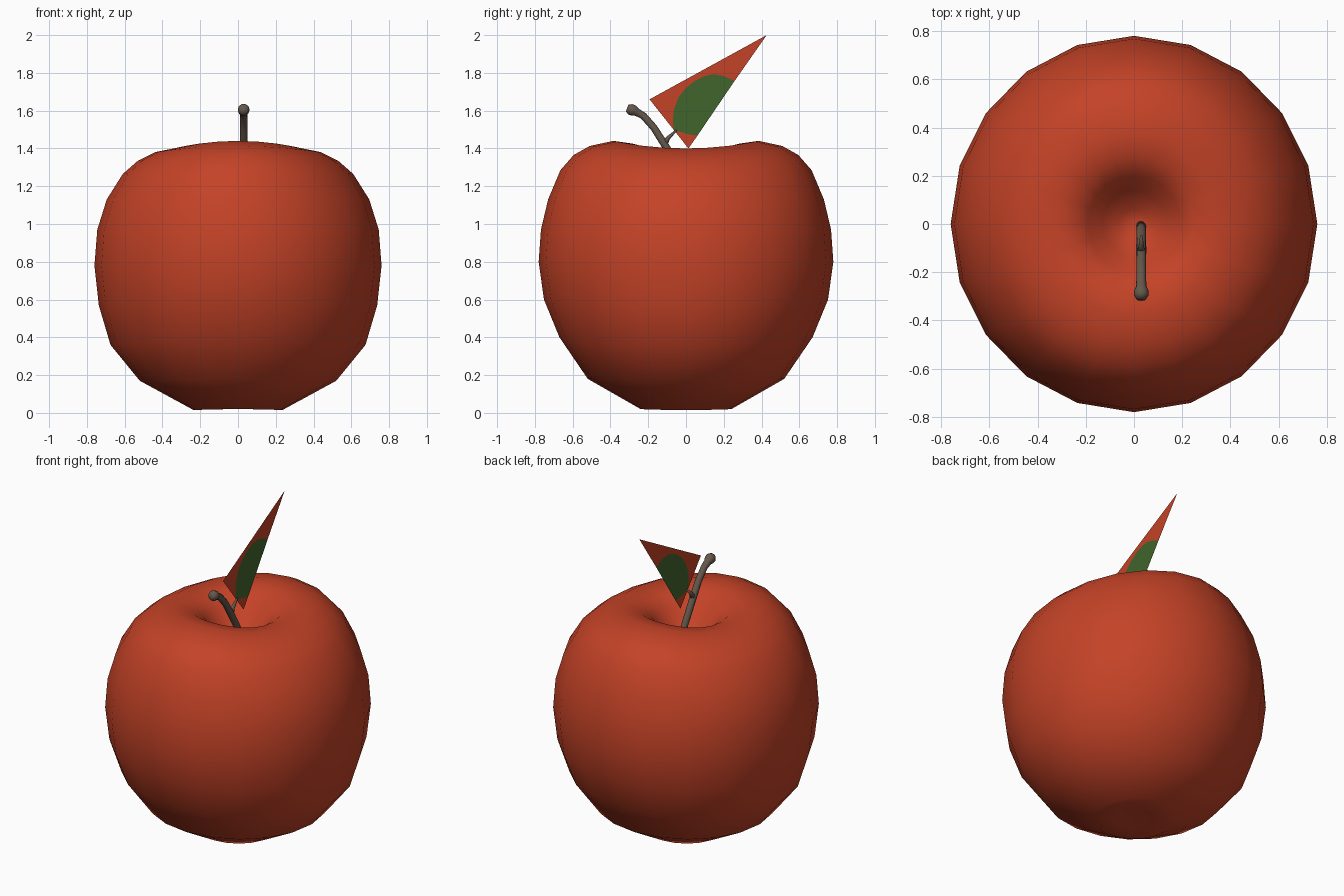
import bpy, math
from mathutils import Vector

if "Cube" in bpy.data.objects:
    bpy.data.objects.remove(bpy.data.objects["Cube"])


def material(name, rgb):
    m = bpy.data.materials.new(name)
    m.diffuse_color = (*rgb, 1)
    m.use_nodes = True
    m.node_tree.nodes["Principled BSDF"].inputs["Base Color"].default_value = m.diffuse_color
    return m


RED = material("apple red", (0.55, 0.055, 0.02))
GREEN = material("leaf green", (0.052, 0.13, 0.026))
BROWN = material("stem brown", (0.13, 0.098, 0.072))


def make(name, verts, faces, mats, smooth=True):
    me = bpy.data.meshes.new(name)
    me.from_pydata(verts, [], faces)
    for m in mats:
        me.materials.append(m)
    for p in me.polygons:
        p.use_smooth = smooth
    ob = bpy.data.objects.new(name, me)
    bpy.context.collection.objects.link(ob)
    return ob


def skin(name, rings, start, end, mat):
    """Join equal rings of points and close both ends with a fan to a pole."""
    n = len(rings[0])
    verts = [v for r in rings for v in r] + [start, end]
    s, e, last = len(verts) - 2, len(verts) - 1, (len(rings) - 1) * n
    faces = []
    for j in range(n):
        k = (j + 1) % n
        faces += [(i * n + j, i * n + k, (i + 1) * n + k, (i + 1) * n + j)
                  for i in range(len(rings) - 1)]
        faces += [(s, k, j), (e, last + j, last + k)]
    return make(name, verts, faces, [mat])


# Apple body: 20-sided rings (x radius, y radius, z at the sides, z at front/back)
profile = [
    (0.12, 0.12, 0.02, 0.02), (0.235, 0.24, 0.015, 0.02),
    (0.52, 0.52, 0.17, 0.18), (0.675, 0.67, 0.36, 0.40),
    (0.737, 0.752, 0.57, 0.60), (0.76, 0.78, 0.78, 0.80),
    (0.745, 0.768, 0.97, 0.97), (0.695, 0.73, 1.13, 1.13),
    (0.61, 0.665, 1.265, 1.285), (0.53, 0.595, 1.335, 1.365),
    (0.44, 0.51, 1.38, 1.413), (0.34, 0.385, 1.40, 1.44),
    (0.25, 0.28, 1.385, 1.425), (0.19, 0.20, 1.34, 1.37),
    (0.13, 0.14, 1.27, 1.28), (0.06, 0.06, 1.22, 1.22),
]
rings = []
for rx, ry, zx, zy in profile:
    ring = []
    for j in range(20):
        a = j * math.tau / 20
        c, s = math.cos(a), math.sin(a)
        ring.append((rx * c, ry * s, zx + (zy - zx) * s * s))
    rings.append(ring)
skin("apple_body", rings, (0, 0, 0.03), (0, 0.01, 1.2), RED)


# Stem parts: round tubes bent in the plane x = 0.03
def tube(name, path, sides=10):
    pts = [Vector((0.03, y, z)) for y, z, r in path]
    rings = []
    for i, (y, z, r) in enumerate(path):
        d = (pts[min(i + 1, len(pts) - 1)] - pts[max(i - 1, 0)]).normalized()
        u = Vector((1, 0, 0))
        v = d.cross(u)
        rings.append([pts[i] + (u * math.cos(a) + v * math.sin(a)) * r
                      for a in (j * math.tau / sides for j in range(sides))])
    skin(name, rings, pts[0], pts[-1], BROWN)


tube("stem", [(0.0, 1.18, 0.02), (-0.03, 1.28, 0.02), (-0.11, 1.415, 0.021),
              (-0.17, 1.51, 0.02), (-0.225, 1.572, 0.02), (-0.26, 1.592, 0.022),
              (-0.275, 1.6, 0.03), (-0.295, 1.607, 0.031), (-0.312, 1.613, 0.02)])
tube("leaf_stalk", [(-0.12, 1.415, 0.02), (-0.095, 1.455, 0.012),
                    (-0.05, 1.497, 0.005)])

# Leaf: flat triangle with the green leaf shape inset in it
arc = [(-0.066, 1.50), (-0.07, 1.55), (-0.064, 1.605), (-0.04, 1.67), (0.0, 1.72),
       (0.05, 1.76), (0.10, 1.784), (0.15, 1.793), (0.20, 1.783), (0.257, 1.757)]
pts = arc + [(0.427, 2.0), (-0.193, 1.66), (0.013, 1.40), (0.06, 1.467), (0.0, 1.478)]
n = len(arc)
leaf = make("leaf", [(0.03, y, z) for y, z in pts],
            [[n + 4, n + 3] + list(range(n - 1, -1, -1)),   # green shape
             list(range(n)) + [n, n + 1],                    # upper border
             [0, n + 2, n + 3, n + 4]],                      # lower tip
            [RED, GREEN], smooth=False)
leaf.data.polygons[0].material_index = 1
